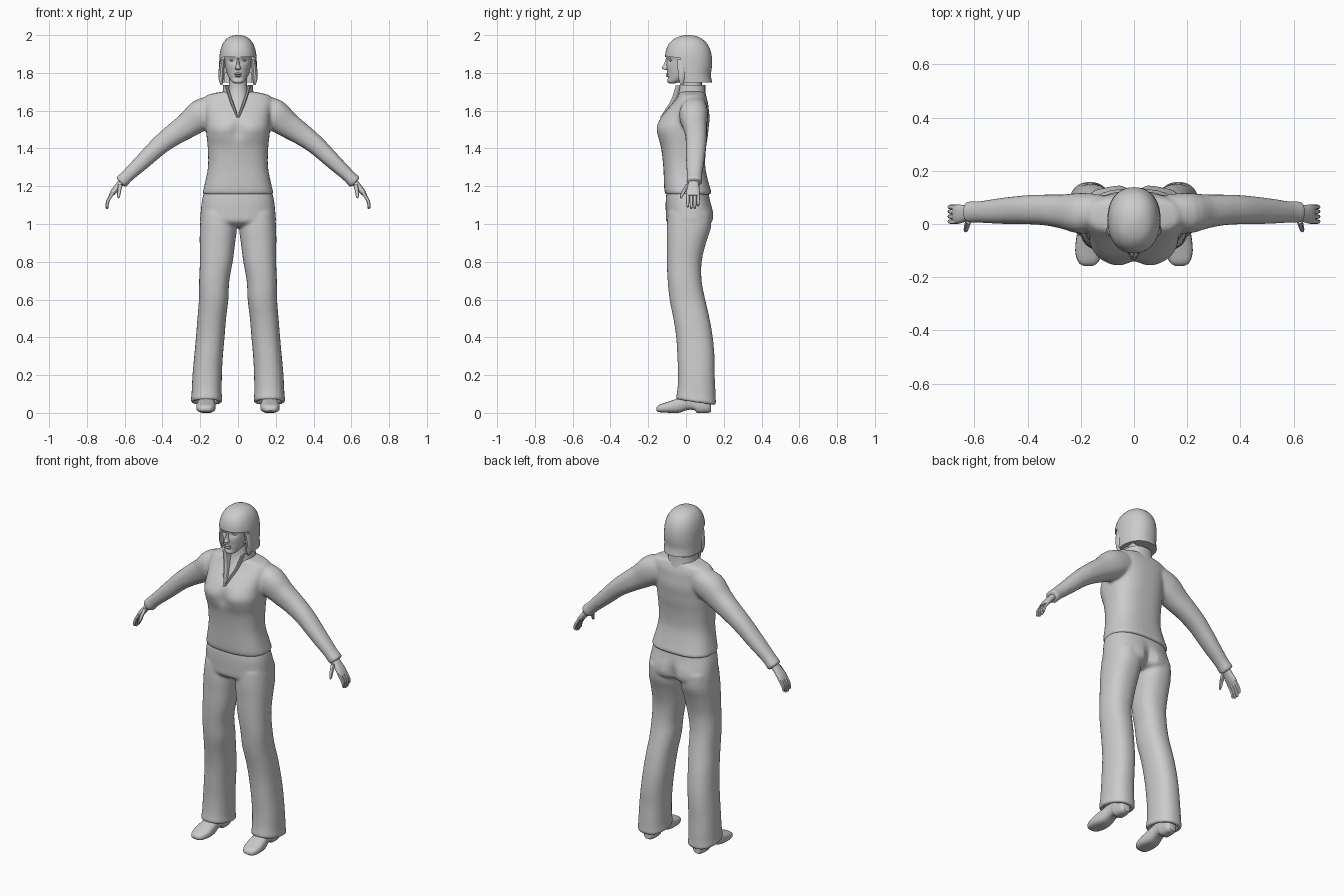
import bpy, bmesh
from math import cos, sin, pi, exp
from mathutils import Vector


def spline(rows, k):
    # Catmull-Rom interpolation of section rows
    out = []
    for i in range(len(rows) - 1):
        a, b, c, d = (rows[max(0, min(len(rows) - 1, i + j))] for j in (-1, 0, 1, 2))
        for s in range(k):
            t = s / k
            out.append([0.5 * (2 * q + (r - p) * t + (2 * p - 5 * q + 4 * r - w) * t * t
                               + (3 * q - p - 3 * r + w) * t ** 3) for p, q, r, w in zip(a, b, c, d)])
    return out + [list(rows[-1])]


def loft(bm, rows, n=20, p=2.3, k=3, side=1, flat=True, swap=False):
    # each row: x, z, half width, front y, back y (swap: y and z trade places)
    rows = spline(rows, k)
    rings = []
    for i, (x, z, r, f, b) in enumerate(rows):
        a, c = rows[max(0, i - 1)], rows[min(len(rows) - 1, i + 1)]
        t = Vector((c[0] - a[0], c[1] - a[1])).normalized()
        ux, uz = (1, 0) if flat else (-t.y, t.x)
        ring = []
        for j in range(n):
            cs, sn = cos(2 * pi * j / n), sin(2 * pi * j / n)
            u = r * abs(cs) ** (2 / p) * (1 if cs > 0 else -1)
            y = (f + b) / 2 + (b - f) / 2 * abs(sn) ** (2 / p) * (1 if sn > 0 else -1)
            co = (side * (x + u * ux), y, z + u * uz)
            ring.append(bm.verts.new((co[0], co[2], co[1]) if swap else co))
        rings.append(ring)
    for lo, hi in zip(rings, rings[1:]):
        for j in range(n):
            bm.faces.new((lo[j], lo[(j + 1) % n], hi[(j + 1) % n], hi[j]))
    bm.faces.new(rings[0])
    bm.faces.new(rings[-1])


def finish(name, bm, remesh=0, cutters=(), angle=40, deform=None):
    if deform:
        for v in bm.verts:
            deform(v.co)
    bmesh.ops.recalc_face_normals(bm, faces=bm.faces)
    me = bpy.data.meshes.new(name)
    bm.to_mesh(me)
    bm.free()
    ob = bpy.data.objects.new(name, me)
    bpy.context.collection.objects.link(ob)
    bpy.ops.object.select_all(action='DESELECT')
    ob.select_set(True)
    bpy.context.view_layer.objects.active = ob
    if remesh:
        m = ob.modifiers.new("blend", 'REMESH')
        m.mode, m.voxel_size = 'VOXEL', remesh
        m = ob.modifiers.new("soften", 'SMOOTH')
        m.factor, m.iterations = 0.5, 6
    for c in cutters:
        m = ob.modifiers.new("cut", 'BOOLEAN')
        m.operation, m.object = 'DIFFERENCE', c
    for m in list(ob.modifiers):
        bpy.ops.object.modifier_apply(modifier=m.name)
    bpy.ops.object.shade_smooth_by_angle(angle=angle * pi / 180)
    return ob


def prism(name, outline, y0, y1):
    # cutter: xz outline extruded along y
    bm = bmesh.new()
    face = bm.faces.new([bm.verts.new((x, y0, z)) for x, z in outline])
    new = bmesh.ops.extrude_face_region(bm, geom=[face])['geom']
    bmesh.ops.translate(bm, vec=(0, y1 - y0, 0), verts=[g for g in new if isinstance(g, bmesh.types.BMVert)])
    ob = finish(name, bm)
    ob.hide_render = True
    ob.hide_set(True)
    return ob


def bump(a, a0, w):
    return exp(-((a - a0) / w) ** 2)


# Cutters for neckline and hair
v_cut = prism("neckline_cutter", [(-.06, 1.75), (0, 1.57), (.06, 1.75)], -.25, -.005)
face_cut = prism("face_cutter", [(-.2, 1.6), (.2, 1.6), (.2, 1.85), (.07, 1.885), (-.07, 1.885), (-.2, 1.85)], -.3, -.03)
neck_cut = prism("nape_cutter", [(-.074, 1.6), (.074, 1.6), (.07, 1.8), (-.07, 1.8)], -.2, .075)

# Jumper: torso and sleeves blended together
bm = bmesh.new()
loft(bm, [(0, z, r, f, b) for z, r, f, b in [
    (1.155, .182, -.107, .13), (1.168, .187, -.113, .135), (1.2, .179, -.116, .125), (1.3, .159, -.12, .102),
    (1.4, .16, -.132, .106), (1.46, .166, -.152, .115), (1.51, .17, -.162, .12), (1.56, .17, -.138, .125),
    (1.61, .176, -.097, .12), (1.65, .182, -.062, .115), (1.678, .172, -.042, .105), (1.692, .13, -.038, .1),
    (1.702, .075, -.033, .09)]], n=40, p=2.6)
for s in (1, -1):
    loft(bm, [(.12, 1.61, .07, -.01, .11), (.19, 1.58, .084, -.037, .117), (.26, 1.527, .07, -.02, .112),
              (.33, 1.48, .06, -.006, .111), (.41, 1.42, .051, -.001, .108), (.5, 1.335, .043, 0, .098),
              (.58, 1.26, .035, .004, .086), (.61, 1.23, .036, .003, .087), (.622, 1.218, .036, .003, .087)],
         side=s, flat=False)


def bust(c):
    if c.y < -.05:
        c.y += .025 * bump(c.x, 0, .035) * bump(c.z, 1.5, .05)


finish("jumper", bm, remesh=.009, cutters=[v_cut], deform=bust)

# Standing collar with open front, and lapels
bm = bmesh.new()
loft(bm, [(0, 1.665, .09, -.055, .11), (0, 1.7, .08, -.05, .102), (0, 1.735, .079, -.052, .102),
          (0, 1.735, .071, -.044, .094), (0, 1.69, .069, -.04, .09)], n=32, k=1)
finish("collar", bm, cutters=[v_cut])
bm = bmesh.new()
for s in (1, -1):
    loft(bm, [(.06, 1.732, .008, -.055, -.03), (.038, 1.66, .009, -.078, -.045),
              (.02, 1.61, .008, -.108, -.08), (.004, 1.565, .005, -.138, -.11)], n=10, side=s)
finish("lapels", bm)

# Trousers: hips and flared legs blended together
bm = bmesh.new()
loft(bm, [(0, 1.19, .174, -.1, .115), (0, 1.13, .19, -.107, .127), (0, 1.06, .198, -.107, .147),
          (0, 1.01, .199, -.102, .14), (0, .985, .17, -.06, .08)], n=36, p=2.5)
for s in (1, -1):
    loft(bm, [(.105, 1.06, .09, -.095, .135), (.104, .98, .098, -.102, .132), (.109, .9, .094, -.102, .106),
              (.115, .8, .087, -.102, .083), (.126, .7, .08, -.097, .083), (.129, .6, .078, -.087, .102),
              (.139, .5, .076, -.067, .125), (.147, .4, .076, -.052, .142), (.156, .3, .076, -.046, .151),
              (.163, .2, .078, -.042, .152), (.166, .1, .08, -.047, .157), (.166, .06, .083, -.052, .158),
              (.166, .06, .06, -.03, .135), (.166, .11, .055, -.025, .13)], n=28, side=s)


def trouser_shape(c):
    if c.y > 0:
        c.y -= .03 * bump(c.x, 0, .03) * bump(c.z, 1.03, .06)
    if c.z < .12:
        c.z -= (c.y - .05) * .15


finish("trousers", bm, remesh=.008, deform=trouser_shape)

# Shoes
bm = bmesh.new()
for s in (1, -1):
    loft(bm, [(.172, -.157, .018, .012, .028), (.172, -.143, .038, .004, .042), (.17, -.1, .051, .001, .057),
              (.168, -.04, .047, 0, .078), (.165, .01, .038, .016, .095), (.163, .045, .037, .014, .1),
              (.163, .06, .039, 0, .1), (.163, .115, .036, 0, .1), (.163, .132, .022, .006, .08)],
         p=2.8, side=s, swap=True)
finish("shoes", bm)

# Hands: palm, fingers and thumb
bm = bmesh.new()
for s in (1, -1):
    loft(bm, [(.6, 1.24, .019, .018, .068), (.635, 1.2, .017, .008, .07), (.66, 1.17, .015, .001, .073),
              (.677, 1.148, .009, .004, .071)], n=16, side=s, flat=False)
    for y, d in [(.009, .008), (.028, 0), (.047, .002), (.064, .015)]:
        loft(bm, [(.662, 1.165, .009, y - .009, y + .009), (.685, 1.13, .009, y - .009, y + .009),
                  (.692, 1.105 + d / 2, .008, y - .008, y + .008), (.693, 1.084 + d, .007, y - .006, y + .006),
                  (.692, 1.079 + d, .002, y - .002, y + .002)], n=8, side=s, flat=False)
    loft(bm, [(.622, 1.21, .012, 0, .03), (.629, 1.175, .01, -.022, 0), (.632, 1.148, .008, -.031, -.014),
              (.633, 1.136, .003, -.03, -.022)], n=8, side=s, flat=False)
finish("hands", bm)

# Neck and upper chest
bm = bmesh.new()
loft(bm, [(0, 1.54, .05, -.115, .05), (0, 1.6, .06, -.08, .06), (0, 1.66, .056, -.04, .075),
          (0, 1.72, .049, -.02, .083), (0, 1.8, .048, -.025, .085)])
finish("neck", bm)

# Head with eye sockets
bm = bmesh.new()
loft(bm, [(0, z, r, f, b) for z, r, f, b in [
    (1.744, .015, -.088, -.06), (1.752, .032, -.099, -.03), (1.775, .049, -.1, .03), (1.8, .06, -.1, .07),
    (1.83, .068, -.103, .1), (1.87, .074, -.103, .115), (1.9, .077, -.104, .118), (1.94, .07, -.088, .105),
    (1.97, .05, -.05, .08)]], n=48, p=2.1, k=5)


def sockets(c):
    if c.y < -.03:
        c.y += .012 * bump(abs(c.x), .031, .018) * bump(c.z, 1.866, .014)
        c.y += .005 * bump(c.z, 1.772, .009) * bump(c.x, 0, .03)


finish("head", bm, deform=sockets)

# Nose, lips and eyes
bm = bmesh.new()
loft(bm, [(0, 1.88, .006, -.105, -.08), (0, 1.85, .008, -.115, -.08), (0, 1.83, .013, -.126, -.08),
          (0, 1.822, .015, -.124, -.08), (0, 1.815, .011, -.108, -.08)], n=12)
finish("nose", bm)
bm = bmesh.new()
for z, r in [(1.795, .023), (1.784, .019)]:
    loft(bm, [(0, z - .006, r * .6, -.1, -.08), (0, z, r, -.107, -.07), (0, z + .006, r * .6, -.1, -.08)], n=16, p=2)
finish("lips", bm)
bm = bmesh.new()
for s in (1, -1):
    loft(bm, [(.031, 1.86, .006, -.083, -.07), (.031, 1.866, .014, -.088, -.06), (.031, 1.872, .006, -.083, -.07)],
         n=12, side=s)
finish("eyes", bm)

# Bobbed hair and front strands
bm = bmesh.new()
loft(bm, [(0, z, r, f, b) for z, r, f, b in [
    (2, .012, 0, .025), (1.995, .033, -.028, .052), (1.98, .061, -.063, .085), (1.95, .083, -.093, .115),
    (1.91, .095, -.108, .132), (1.87, .099, -.11, .138), (1.83, .1, -.105, .137), (1.79, .1, -.1, .132),
    (1.75, .099, -.09, .138)]], n=40, p=2.2)
finish("hair", bm, cutters=[face_cut, neck_cut])
bm = bmesh.new()
for s in (1, -1):
    loft(bm, [(.08, 1.87, .012, -.05, -.01), (.087, 1.82, .015, -.045, 0), (.089, 1.77, .014, -.04, -.005),
              (.088, 1.735, .005, -.03, -.015)], n=10, side=s)
finish("hair_strands", bm)
